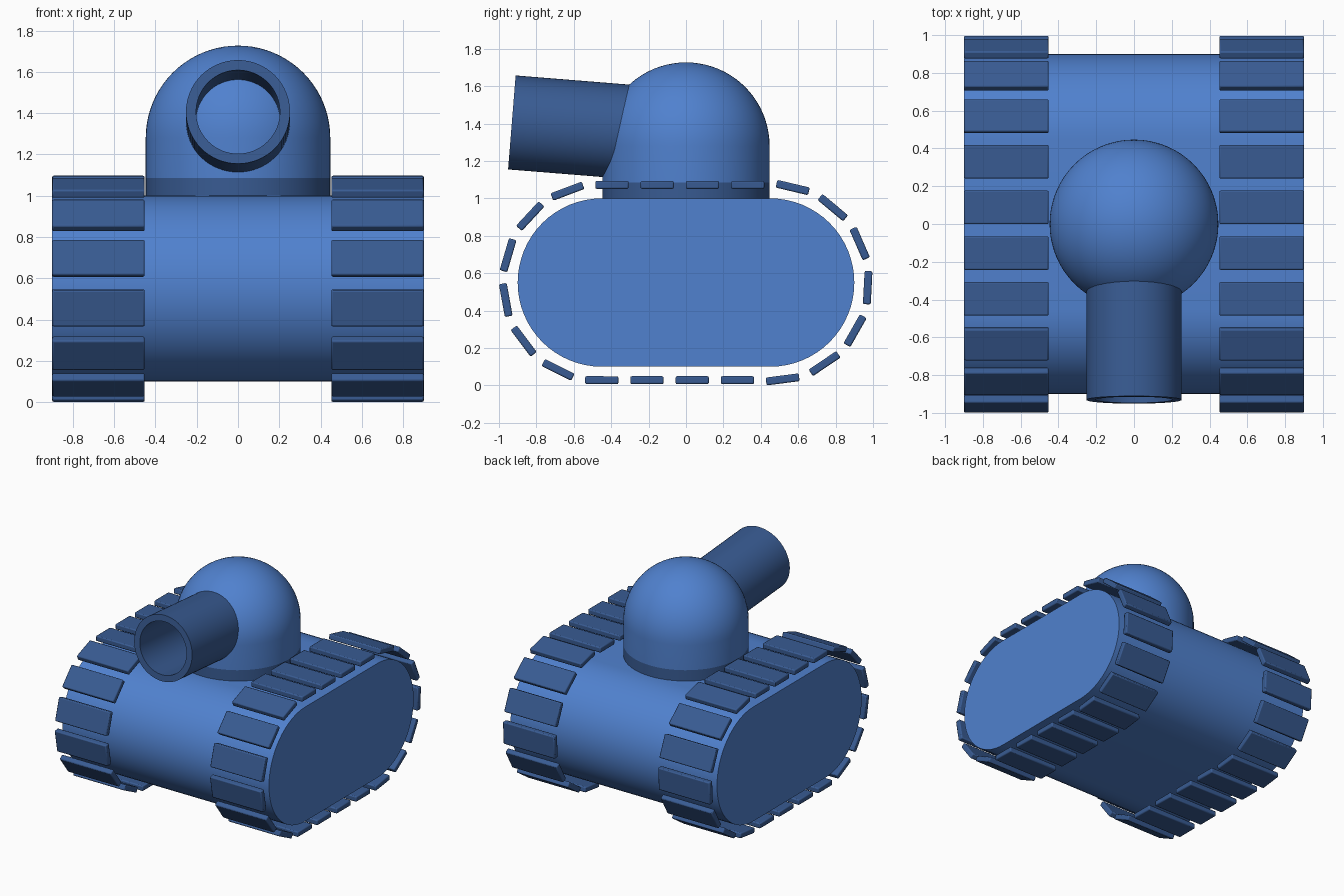
import bpy, bmesh, math
from mathutils import Matrix, Vector

if "Cube" in bpy.data.objects:
    bpy.data.objects.remove(bpy.data.objects["Cube"])


def material(name, rgb):
    m = bpy.data.materials.new(name)
    m.diffuse_color = (*rgb, 1)
    m.use_nodes = True
    m.node_tree.nodes["Principled BSDF"].inputs["Base Color"].default_value = m.diffuse_color
    return m


LIGHT = material("light_blue", (0.08, 0.22, 0.62))
DARK = material("dark_blue", (0.04, 0.105, 0.29))


def finish(bm, name, mat):
    bmesh.ops.remove_doubles(bm, verts=bm.verts, dist=1e-5)
    bmesh.ops.recalc_face_normals(bm, faces=bm.faces)
    me = bpy.data.meshes.new(name)
    bm.to_mesh(me)
    bm.free()
    ob = bpy.data.objects.new(name, me)
    bpy.context.collection.objects.link(ob)
    me.materials.append(mat)
    bpy.ops.object.select_all(action='DESELECT')
    ob.select_set(True)
    bpy.context.view_layer.objects.active = ob
    bpy.ops.object.shade_smooth_by_angle(angle=math.radians(35))
    return ob


def lathe(name, profile, mat, closed=False, steps=64):
    # revolve (radius, z) points around z
    bm = bmesh.new()
    vs = [bm.verts.new((r, 0, z)) for r, z in profile]
    es = [bm.edges.new(p) for p in zip(vs, vs[1:])]
    if closed:
        es.append(bm.edges.new((vs[-1], vs[0])))
    bmesh.ops.spin(bm, geom=vs + es, cent=(0, 0, 0), axis=(0, 0, 1),
                   angle=2 * math.pi, steps=steps, use_merge=True)
    return finish(bm, name, mat)


# hull: stadium profile extruded along x
bm = bmesh.new()
N = 32
pts = []
for side in (1, -1):
    for i in range(N + 1):
        a = math.pi * i / N
        pts.append((side * (0.45 + 0.45 * math.sin(a)), 0.55 + side * 0.45 * math.cos(a)))
face = bm.faces.new([bm.verts.new((-0.9, y, z)) for y, z in pts])
ext = bmesh.ops.extrude_face_region(bm, geom=[face], use_keep_orig=True)
bmesh.ops.translate(bm, vec=(1.8, 0, 0),
                    verts=[v for v in ext["geom"] if isinstance(v, bmesh.types.BMVert)])
finish(bm, "hull", LIGHT)

# track plates spaced evenly round a larger stadium, mirrored to the other side
R, FLAT, COUNT = 0.522, 0.9, 21
ARC = math.pi * R
PITCH = (2 * FLAT + 2 * ARC) / COUNT


def track_point(s):
    # s = 0 is the top rear-facing straight's start at y = -0.45
    half = FLAT + ARC
    side = 1
    s %= 2 * half
    if s >= half:
        s, side = s - half, -1
    if s < FLAT:
        y, z, a = s - 0.45, R, 0.0
    else:
        a = (s - FLAT) / R
        y, z = 0.45 + R * math.sin(a), R * math.cos(a)
    return side * y, 0.55 + side * z, -a + (0 if side > 0 else math.pi)


bm = bmesh.new()
for i in range(COUNT):
    y, z, a = track_point(0.054 + i * PITCH)
    bmesh.ops.create_cube(bm, size=1, matrix=Matrix.Translation((0.676, y, z))
                          @ Matrix.Rotation(a, 4, 'X')
                          @ Matrix.Diagonal((0.448, 0.178, 0.042, 1)))
tracks = finish(bm, "track_plates", DARK)
bev = tracks.modifiers.new("bevel", 'BEVEL')
bev.width, bev.segments = 0.008, 2
tracks.modifiers.new("mirror", 'MIRROR')

# turret: dark base ring, bright wall and dome
lathe("turret_ring", [(0, 1.0), (0.447, 1.0), (0.447, 1.085)], DARK)
dome = [(0.447, 1.085)]
dome += [(0.447 * math.cos(math.pi / 2 * i / 20), 1.28 + 0.447 * math.sin(math.pi / 2 * i / 20))
         for i in range(21)]
lathe("turret_dome", dome, LIGHT)

# open gun tube, tilted slightly upward towards the front
barrel = lathe("gun_barrel", [(0.252, 0), (0.252, 0.75), (0.203, 0.75), (0.203, 0)], DARK, closed=True)
tilt = math.radians(4.6)
axis = Vector((0, -math.cos(tilt), math.sin(tilt)))
barrel.rotation_mode = 'QUATERNION'
barrel.rotation_quaternion = axis.to_track_quat('Z', 'Y')
barrel.location = Vector((0, -0.931, 1.406)) - axis * 0.75
